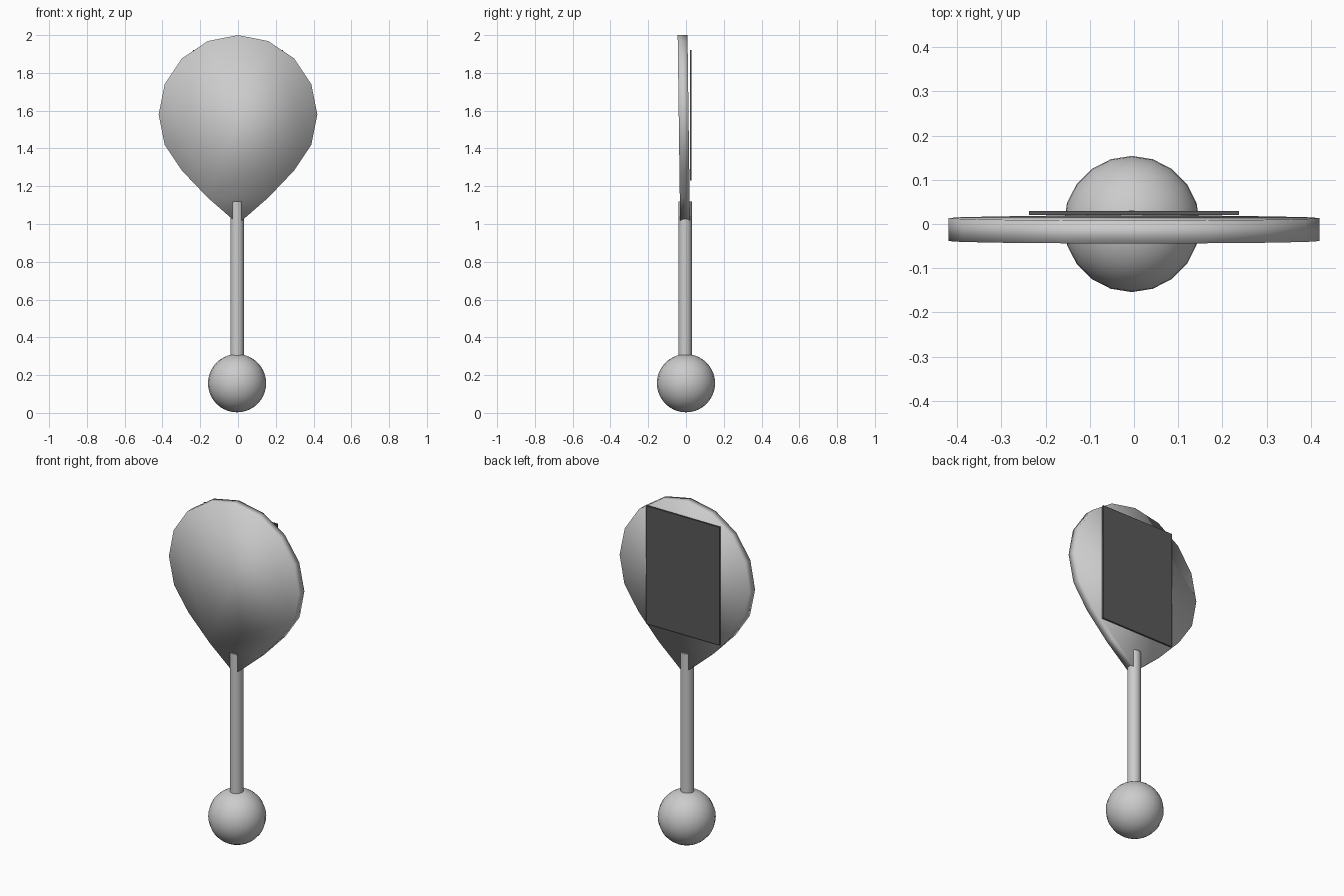
import bpy, bmesh, math

if "Cube" in bpy.data.objects:
    bpy.data.objects.remove(bpy.data.objects["Cube"])


def material(name, v):
    m = bpy.data.materials.new(name)
    m.diffuse_color = (v, v, v, 1)
    m.use_nodes = True
    m.node_tree.nodes["Principled BSDF"].inputs["Base Color"].default_value = m.diffuse_color
    return m


grey = material("light grey", 0.6)
dark = material("dark grey", 0.1)


def finish(name, mat):
    ob = bpy.context.object
    ob.name = name
    ob.data.materials.append(mat)
    return ob


# round ball at the foot
bpy.ops.mesh.primitive_uv_sphere_add(segments=20, ring_count=20, radius=0.154,
                                     location=(-0.005, 0, 0.157))
finish("ball_foot", grey)
bpy.ops.object.shade_smooth()

# thin round stick
bpy.ops.mesh.primitive_cylinder_add(vertices=20, radius=0.036, depth=0.84,
                                    location=(-0.005, -0.005, 0.70))
finish("stick", grey)
bpy.ops.object.shade_smooth_by_angle(angle=math.radians(40))

# flat head: 16-sided disc drawn down to a point, leaning slightly forward
bm = bmesh.new()
rings = []
for side in (-0.026, 0.026):
    ring = []
    for i in range(16):
        a = math.tau * i / 16
        x, z = 0.42 * math.sin(a), 1.58 + 0.42 * math.cos(a)
        if i == 8:
            z = 1.0
        elif i in (7, 9):
            z = 1.14
        y = -0.005 - 0.013 * (z - 1.0) + side
        ring.append(bm.verts.new((x, y, z)))
    rings.append(ring)
front, back = rings
bm.faces.new(front)
bm.faces.new(back[::-1])
for i in range(16):
    j = (i + 1) % 16
    bm.faces.new((front[i], back[i], back[j], front[j]))
bmesh.ops.recalc_face_normals(bm, faces=bm.faces)
for f in bm.faces:
    f.smooth = True
mesh = bpy.data.meshes.new("head")
bm.to_mesh(mesh)
bm.free()
head = bpy.data.objects.new("head", mesh)
bpy.context.collection.objects.link(head)
mesh.materials.append(grey)

# dark rectangular plate on the back of the head
bpy.ops.mesh.primitive_cube_add(size=1, location=(0, 0.0245, 1.575))
plate = finish("back_plate", dark)
plate.scale = (0.474, 0.009, 0.69)
